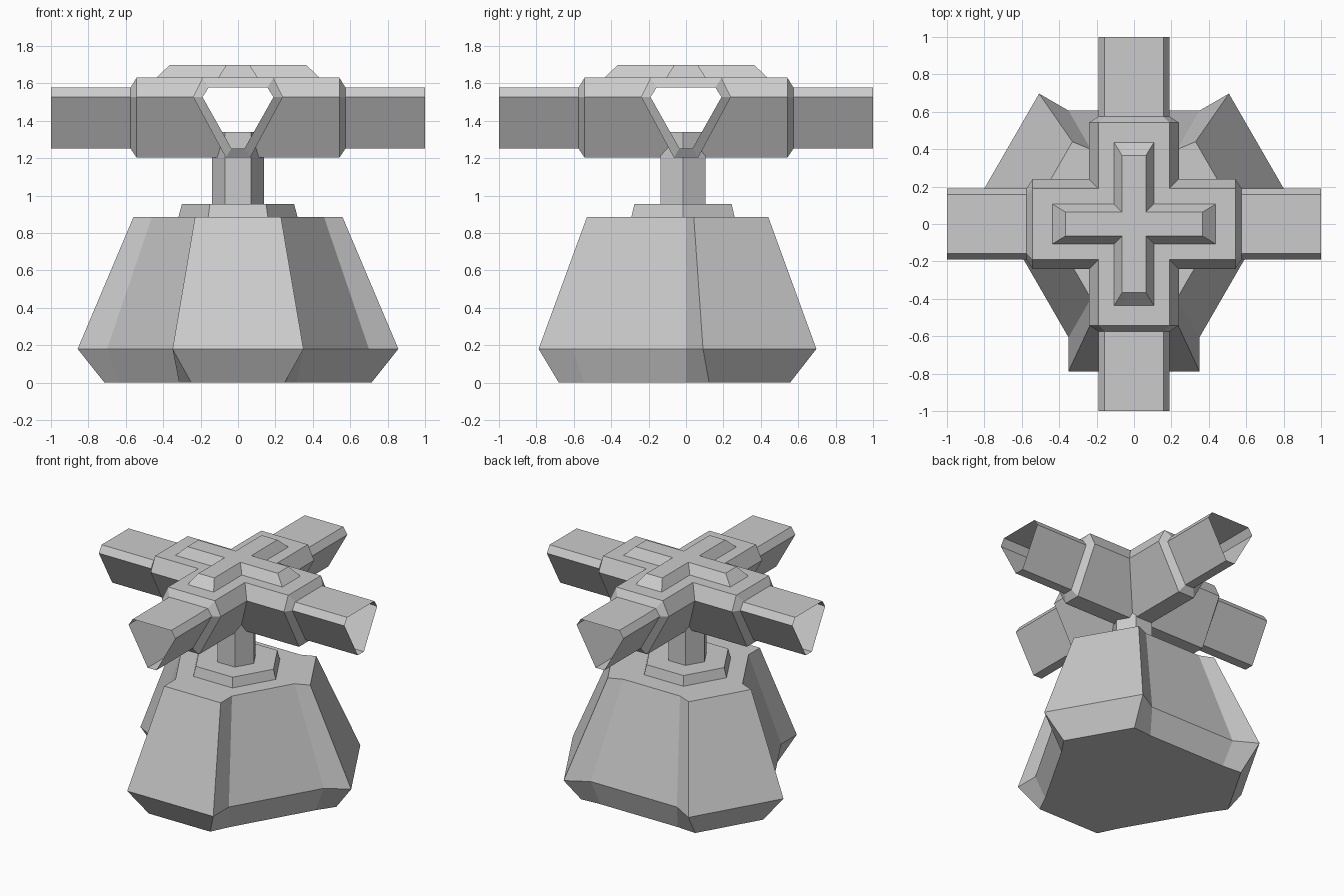
import bpy, bmesh
from math import cos, sin, radians

if "Cube" in bpy.data.objects:
    bpy.data.objects.remove(bpy.data.objects["Cube"])


def finish(name, bm):
    bmesh.ops.remove_doubles(bm, verts=bm.verts, dist=0.0005)
    bmesh.ops.recalc_face_normals(bm, faces=bm.faces)
    mesh = bpy.data.meshes.new(name)
    bm.to_mesh(mesh)
    bm.free()
    obj = bpy.data.objects.new(name, mesh)
    bpy.context.collection.objects.link(obj)
    return obj


def loft(name, rings):
    """Join closed rings of points with quads and cap both ends."""
    bm = bmesh.new()
    loops = [[bm.verts.new(p) for p in ring] for ring in rings]
    for a, b in zip(loops, loops[1:]):
        n = len(a)
        for i in range(n):
            bm.faces.new((a[i], a[(i + 1) % n], b[(i + 1) % n], b[i]))
    bm.faces.new(loops[0][::-1])
    bm.faces.new(loops[-1])
    return finish(name, bm)


def hexagon(r, z, cy=0.0):
    return [(r * cos(radians(60 * i)), r * sin(radians(60 * i)) + cy, z) for i in range(6)]


def lobed_ring(z, r, half, front, side, shift=0.0):
    """Hexagon with alternate sides pulled out into three flat lobes."""
    pts = []
    for ang, dist, sh in ((-90, front, 0), (30, side, shift), (150, side, -shift)):
        a = radians(ang)
        h0, h1 = radians(ang - 30), radians(ang + 30)
        pts.append((r * cos(h0), r * sin(h0), z))
        for lat in (sh - half, sh + half):
            pts.append((dist * cos(a) - lat * sin(a), dist * sin(a) + lat * cos(a), z))
        pts.append((r * cos(h1), r * sin(h1), z))
    return pts


def cross_ring(length, w, z):
    pts = []
    for k in range(4):
        c, s = (1, 0, -1, 0)[k], (0, 1, 0, -1)[k]
        for x, y in ((length, -w), (length, w), (w, w)):
            pts.append((x * c - y * s, x * s + y * c, z))
    return pts


# Three-lobed tapered base
loft("base_body", [
    lobed_ring(0.0, 0.63, 0.25, 0.68, 0.68),
    lobed_ring(0.18, 0.70, 0.35, 0.788, 0.788),
    lobed_ring(0.885, 0.46, 0.23, 0.53, 0.505, -0.0135),
])

# Hexagonal collar and stem
loft("stem_collar", [hexagon(0.32, 0.88, -0.016), hexagon(0.30, 0.955, -0.016)])
loft("stem", [hexagon(0.14, 0.95, -0.016), hexagon(0.14, 1.34, -0.016)])

# Hollow four-way head: mitred sleeves narrowing to open-ended arms
sleeve = [(0, 1.63), (0.19, 1.63), (0.24, 1.527), (0.065, 1.203),
          (0, 1.203), (-0.065, 1.203), (-0.24, 1.527), (-0.19, 1.63)]
arm = [(0, 1.577), (0.157, 1.577), (0.19, 1.527), (0.035, 1.252),
       (0, 1.252), (-0.035, 1.252), (-0.19, 1.527), (-0.157, 1.577)]
bm = bmesh.new()
for k in range(4):
    c, s = (1, 0, -1, 0)[k], (0, 1, 0, -1)[k]
    rows = [[(abs(y), y, z) for y, z in sleeve],
            [(0.542, y, z) for y, z in sleeve],
            [(0.575, y, z) for y, z in arm],
            [(1.0, y, z) for y, z in arm]]
    loops = [[bm.verts.new((x * c - y * s, x * s + y * c, z)) for x, y, z in row] for row in rows]
    for a, b in zip(loops, loops[1:]):
        for i in range(8):
            j = (i + 1) % 8
            bm.faces.new((a[i], a[j], b[j], b[i]))
finish("cross_head", bm)

# Raised bevelled cross on top
loft("top_cross", [cross_ring(0.437, 0.107, 1.628), cross_ring(0.367, 0.064, 1.697)])
